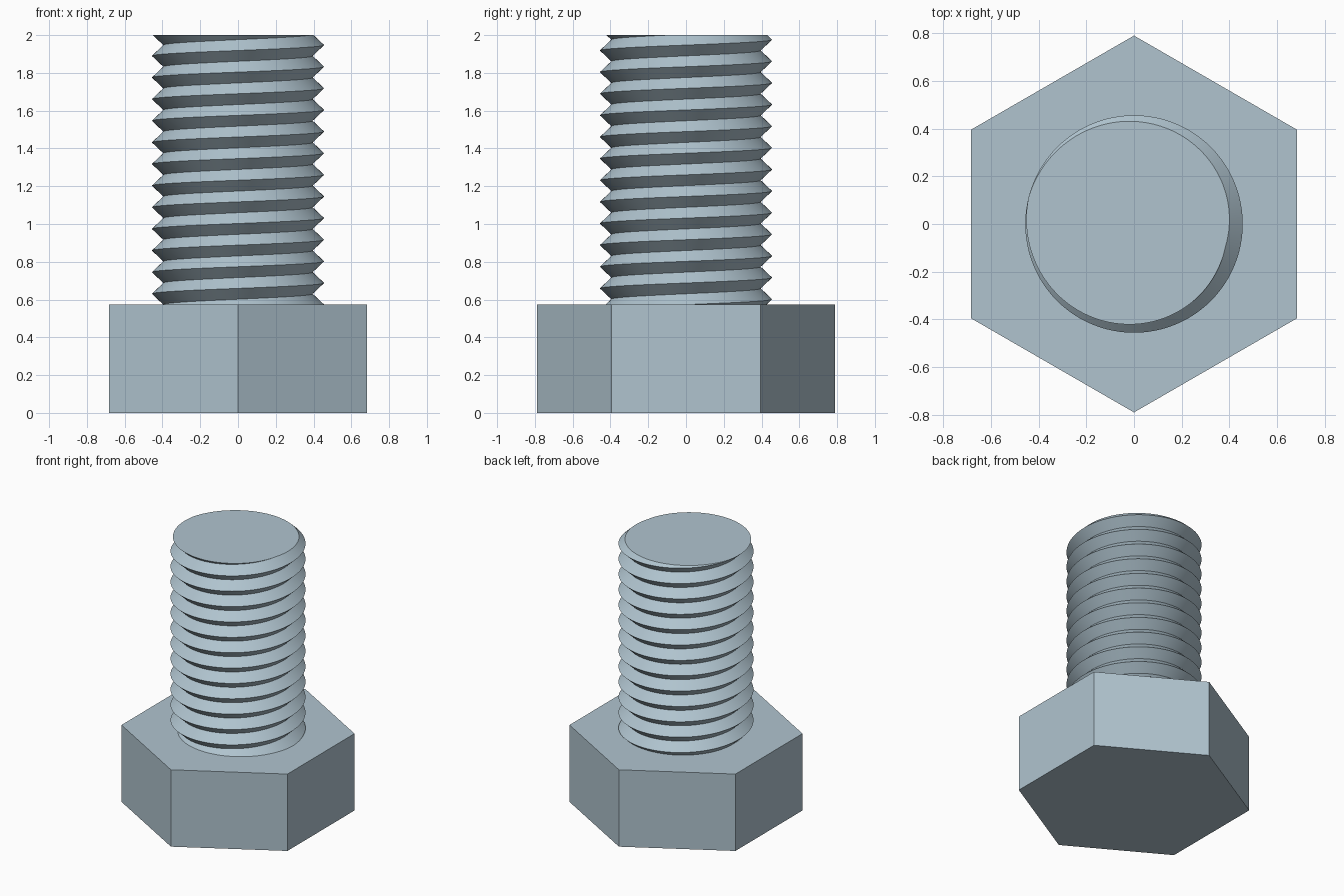
import bpy, bmesh, math
from mathutils import Vector

if "Cube" in bpy.data.objects:
    bpy.data.objects.remove(bpy.data.objects["Cube"])

HEAD_R, HEAD_TOP, TOP = 0.79, 0.573, 2.0
ROOT_R, CREST_R, PITCH = 0.395, 0.456, 0.1145
SEG = 96                      # segments per thread turn

steel = bpy.data.materials.new("blue_grey_steel")
steel.use_nodes = True
colour = (0.434, 0.552, 0.624, 1)
steel.diffuse_color = colour
steel.node_tree.nodes["Principled BSDF"].inputs["Base Color"].default_value = colour


def finish(bm, name):
    bmesh.ops.recalc_face_normals(bm, faces=bm.faces[:])
    mesh = bpy.data.meshes.new(name)
    bm.to_mesh(mesh)
    bm.free()
    mesh.materials.append(steel)
    obj = bpy.data.objects.new(name, mesh)
    bpy.context.collection.objects.link(obj)
    return obj


# Hexagonal head, corners towards front and back
bm = bmesh.new()
bmesh.ops.create_cone(bm, cap_ends=True, segments=6, radius1=HEAD_R,
                      radius2=HEAD_R, depth=HEAD_TOP)
bmesh.ops.translate(bm, verts=bm.verts[:], vec=(0, 0, HEAD_TOP / 2))
corner = max(bm.verts, key=lambda v: v.co.y)
if corner.co.y < HEAD_R - 0.01:
    for v in bm.verts:
        v.co.x, v.co.y = v.co.y, v.co.x
finish(bm, "hex_head")

# Right-handed V thread: crest and root helices joined by flank strips
bm = bmesh.new()
turns = 16
start = 1.89 - 13 * PITCH     # crest height on the right side


def helix(radius, rise):
    points = []
    for k in range(turns * SEG + 1):
        a = math.pi + math.tau * k / SEG
        z = start + rise + PITCH * k / SEG
        points.append(bm.verts.new((radius * math.cos(a), radius * math.sin(a), z)))
    return points


crest = helix(CREST_R, 0)
root = helix(ROOT_R, PITCH / 2)
for k in range(turns * SEG):
    bm.faces.new((crest[k], crest[k + 1], root[k + 1], root[k]))
    if k + 1 + SEG < len(crest):
        bm.faces.new((root[k], root[k + 1], crest[k + 1 + SEG], crest[k + SEG]))

# Trim the thread just inside the head and flat at the tip, then cap the tip
for height, up in ((HEAD_TOP - 0.01, -1), (TOP, 1)):
    cut = bmesh.ops.bisect_plane(
        bm, geom=bm.verts[:] + bm.edges[:] + bm.faces[:], dist=1e-6,
        plane_co=Vector((0, 0, height)), plane_no=Vector((0, 0, up)), clear_outer=True)
    rim = [g for g in cut["geom_cut"] if isinstance(g, bmesh.types.BMEdge)]
    bmesh.ops.contextual_create(bm, geom=rim)

shank = finish(bm, "threaded_shank")
for obj in bpy.context.selected_objects:
    obj.select_set(False)
shank.select_set(True)
bpy.context.view_layer.objects.active = shank
bpy.ops.object.shade_smooth_by_angle(angle=math.radians(30))
